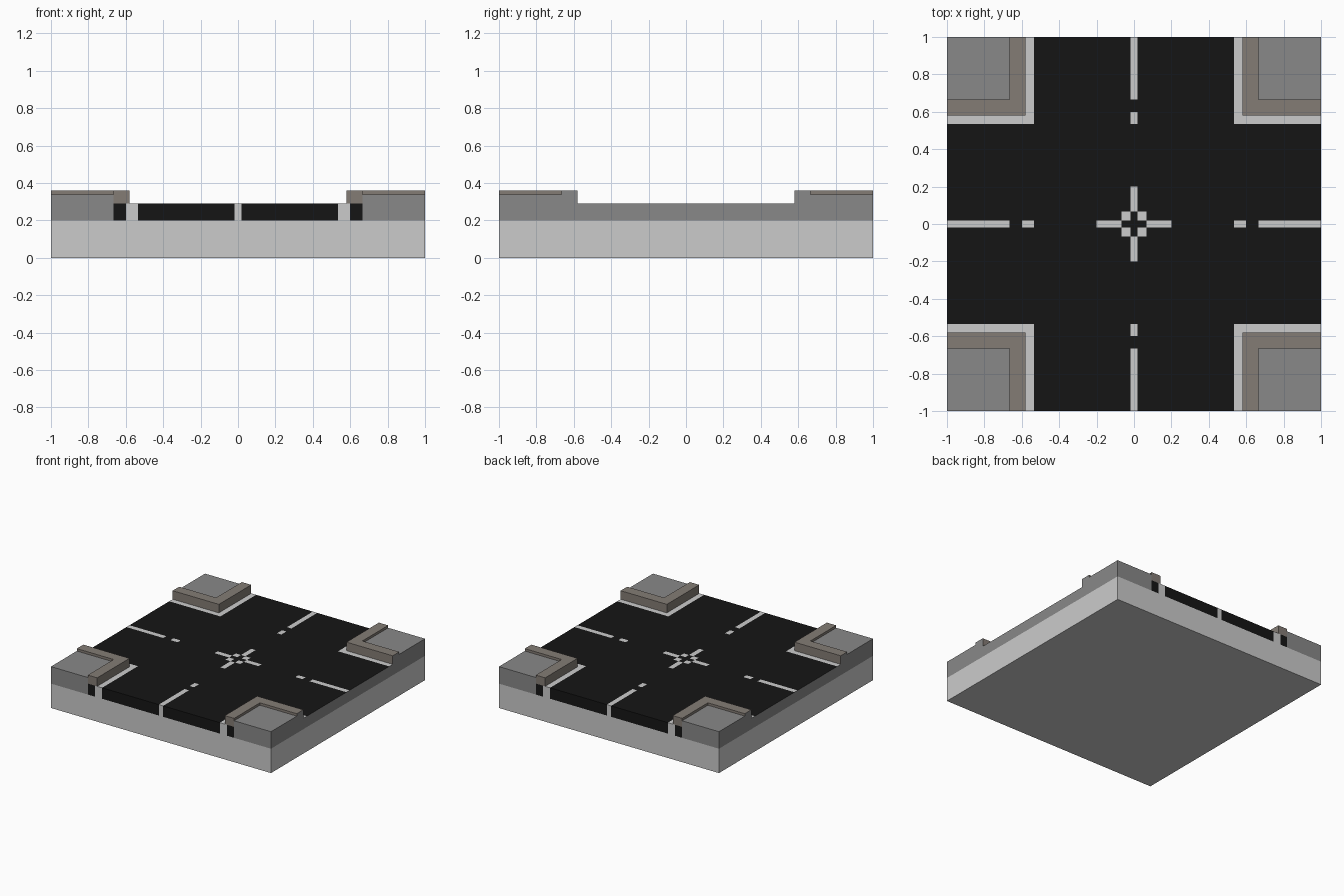
import bpy, bmesh
from mathutils import Vector

if "Cube" in bpy.data.objects:
    bpy.data.objects.remove(bpy.data.objects["Cube"])


def material(name, rgb):
    m = bpy.data.materials.new(name)
    m.diffuse_color = (*rgb, 1)
    m.use_nodes = True
    m.node_tree.nodes["Principled BSDF"].inputs["Base Color"].default_value = m.diffuse_color
    return m


LIGHT = material("light_concrete", (0.69, 0.69, 0.69))
GREY = material("grey_paving", (0.25, 0.25, 0.25))
BROWN = material("brown_kerb", (0.23, 0.202, 0.178))
BLACK = material("asphalt", (0.0075, 0.0075, 0.0075))


def finish(name, bm, mats):
    bmesh.ops.recalc_face_normals(bm, faces=bm.faces)
    me = bpy.data.meshes.new(name)
    bm.to_mesh(me)
    bm.free()
    for m in mats:
        me.materials.append(m)
    ob = bpy.data.objects.new(name, me)
    bpy.context.collection.objects.link(ob)
    return ob


def prism(outline, z0, z1):
    """Closed solid from a flat outline."""
    bm = bmesh.new()
    low = [bm.verts.new((x, y, z0)) for x, y in outline]
    high = [bm.verts.new((x, y, z1)) for x, y in outline]
    bm.faces.new(low)
    bm.faces.new(high)
    for i in range(len(outline)):
        bm.faces.new((low[i - 1], low[i], high[i], high[i - 1]))
    bmesh.ops.recalc_face_normals(bm, faces=bm.faces)
    return bm


SQUARE = [(-1, -1), (1, -1), (1, 1), (-1, 1)]

# Foundation slab
finish("base", prism(SQUARE, 0, 0.2), [LIGHT])

# Cross-shaped road, cut along every painted edge and coloured cell by cell
EDGE, STOP, WALK, KERB = 0.535, 0.6, 0.665, 0.58


def painted(x, y):
    near, far = sorted((abs(x), abs(y)))
    if near < 0.02:
        return 0.067 < far < 0.2 or EDGE < far < STOP or far > WALK
    if far < 0.067:
        return True                       # small squares round the centre
    return EDGE < near < STOP             # strip beside the kerbs


road = prism(SQUARE, 0.2, 0.29)
for axis in (0, 1):
    for d in (0.02, 0.067, 0.2, EDGE, STOP, WALK):
        for s in (-1, 1):
            co, no = Vector(), Vector()
            co[axis], no[axis] = s * d, 1
            bmesh.ops.bisect_plane(road, geom=road.verts[:] + road.edges[:] + road.faces[:],
                                   plane_co=co, plane_no=no)
corner_faces = []
for f in road.faces:
    c = f.calc_center_median()
    if min(abs(c.x), abs(c.y)) > WALK:
        corner_faces.append(f)            # replaced by the pavements
    elif abs(c.x) > 0.999:
        f.material_index = 2              # plain side walls
    elif painted(c.x, c.y):
        f.material_index = 1
bmesh.ops.delete(road, geom=corner_faces, context='FACES')
finish("road", road, [BLACK, LIGHT, GREY])

# Four corner pavements, each with a raised L-shaped kerb
PAVE = [(WALK, WALK), (1, WALK), (1, 1), (WALK, 1)]
ELL = [(KERB, KERB), (1, KERB), (1, WALK), (WALK, WALK), (WALK, 1), (KERB, 1)]
for sx, side in ((-1, "left"), (1, "right")):
    for sy, end in ((-1, "front"), (1, "back")):
        place = lambda pts: [(sx * x, sy * y) for x, y in pts]
        finish(f"pavement_{end}_{side}", prism(place(PAVE), 0.2, 0.34), [GREY])
        kerb = prism(place(ELL), 0.29, 0.36)
        for f in kerb.faces:
            if abs(f.calc_center_median().x) > 0.999:
                f.material_index = 1      # grey outer end
        finish(f"kerb_{end}_{side}", kerb, [BROWN, GREY])
